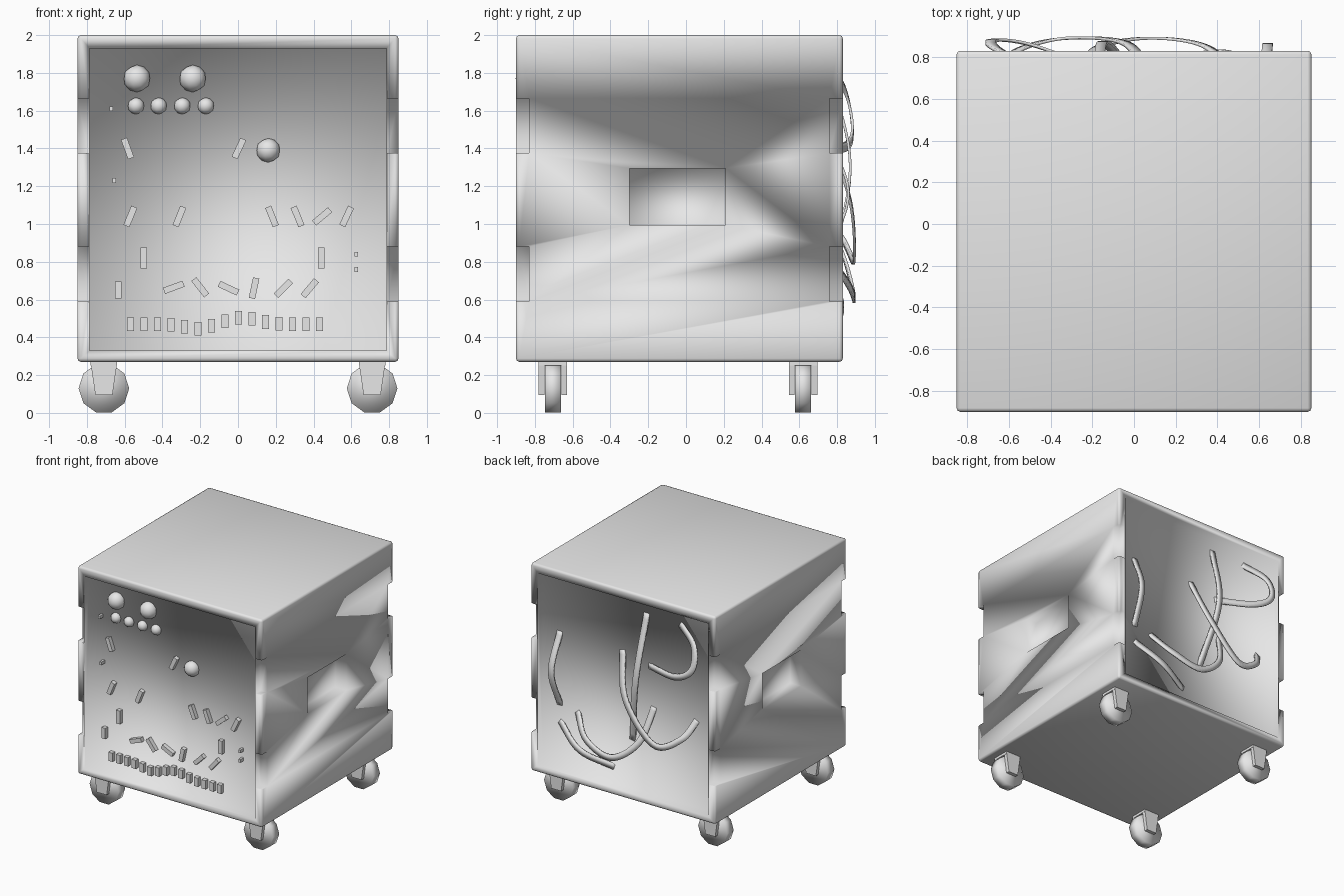
import bpy, bmesh, math
from mathutils import Vector, Matrix

if "Cube" in bpy.data.objects:
    bpy.data.objects.remove(bpy.data.objects["Cube"])

grey = bpy.data.materials.new("plain_grey")
grey.use_nodes = True
grey.diffuse_color = (0.8, 0.8, 0.8, 1)
grey.node_tree.nodes["Principled BSDF"].inputs["Base Color"].default_value = (0.8, 0.8, 0.8, 1)


def finish(name, bm, smooth=True):
    bmesh.ops.recalc_face_normals(bm, faces=bm.faces)
    for f in bm.faces:
        f.smooth = smooth
    mesh = bpy.data.meshes.new(name)
    bm.to_mesh(mesh)
    bm.free()
    mesh.materials.append(grey)
    ob = bpy.data.objects.new(name, mesh)
    bpy.context.collection.objects.link(ob)
    return ob


def add_box(bm, centre, size, turn=0):
    m = (Matrix.Translation(centre) @ Matrix.Rotation(math.radians(turn), 4, 'Y')
         @ Matrix.Diagonal((*size, 1)))
    return bmesh.ops.create_cube(bm, size=1, matrix=m)["verts"]


# Case: bevelled block
bm = bmesh.new()
add_box(bm, (0, -0.035, 1.135), (1.7, 1.73, 1.73))
bmesh.ops.bevel(bm, geom=bm.edges[:], offset=0.018, segments=2, profile=0.5, affect='EDGES')
case = finish("case", bm)

# Cutter: front and back pockets, side hand holds, latch notches on the upright edges
bm = bmesh.new()
for y in (-0.93, 0.86):
    add_box(bm, (0, y, 1.13), (1.57, 0.2, 1.6))
for s in (-1, 1):
    add_box(bm, (s * 0.85, -0.045, 1.145), (0.2, 0.51, 0.3))
    for y in (-0.93, 0.86):
        for z in (0.735, 1.52):
            add_box(bm, (s * 0.89, y, z), (0.2, 0.2, 0.29))
cutter = finish("case_cutter", bm)
cutter.hide_render = True
cutter.hide_viewport = True
cut = case.modifiers.new("cut", 'BOOLEAN')
cut.object = cutter
cut.solver = 'EXACT'

# Casters: ten-sided wheel in a tapered fork
for sx, side in ((-1, "right"), (1, "left")):
    for y, end in ((-0.705, "front"), (0.62, "back")):
        bm = bmesh.new()
        m = Matrix.Translation((sx * 0.71, y, 0.13)) @ Matrix.Rotation(math.pi / 2, 4, 'X')
        bmesh.ops.create_cone(bm, cap_ends=True, segments=10, radius1=0.134, radius2=0.134,
                              depth=0.085, matrix=m @ Matrix.Rotation(math.pi / 10, 4, 'Z'))
        finish(f"{end}_{side}_wheel", bm)
        bm = bmesh.new()
        add_box(bm, (sx * 0.71, y, 0.265), (0.14, 0.15, 0.03))
        for dy in (-0.06, 0.06):
            for v in add_box(bm, (sx * 0.71, y + dy, 0.18), (0.14, 0.03, 0.17)):
                if v.co.z < 0.15:
                    v.co.x += (sx * 0.71 - v.co.x) * 0.35
        finish(f"{end}_{side}_fork", bm, False)

# Round knobs on the front panel
knobs = [(-0.535, 1.77, 0.072), (-0.24, 1.77, 0.072), (0.16, 1.39, 0.064)]
knobs += [(x, 1.625, 0.044) for x in (-0.54, -0.42, -0.295, -0.17)]
for i, (x, z, r) in enumerate(knobs):
    bm = bmesh.new()
    bmesh.ops.create_icosphere(bm, subdivisions=2, radius=r,
                               matrix=Matrix.Translation((x, -0.83, z)))
    finish(f"knob_{i + 1}", bm)

# Tilted switches: x, z, turn in degrees
switches = [(-0.585, 1.4, -20), (0.005, 1.4, 25), (-0.57, 1.04, 22), (-0.31, 1.04, 22),
            (0.18, 1.04, -22), (0.315, 1.04, -22), (0.445, 1.04, 50), (0.575, 1.04, 25),
            (-0.5, 0.82, 0), (0.44, 0.82, 0), (-0.34, 0.665, 70), (-0.2, 0.665, -38),
            (-0.05, 0.66, -65), (0.085, 0.66, 12), (0.24, 0.66, 45), (0.38, 0.66, 40)]
bm = bmesh.new()
for x, z, turn in switches:
    add_box(bm, (x, -0.845, z), (0.034, 0.04, 0.11), turn)
add_box(bm, (-0.635, -0.845, 0.65), (0.034, 0.04, 0.09))
finish("switches", bm, False)

# Wavy row of keys
bm = bmesh.new()
for i in range(15):
    wave = 0.035 * math.exp(-((i - 8.3) / 1.6) ** 2) - 0.025 * math.exp(-((i - 5) / 1.3) ** 2)
    add_box(bm, (-0.57 + i * 0.0715, -0.845, 0.47 + wave), (0.037, 0.04, 0.072))
finish("keys", bm, False)

# Small pins
bm = bmesh.new()
for x, z in ((-0.67, 1.61), (-0.655, 1.23), (0.625, 0.84), (0.625, 0.76)):
    add_box(bm, (x, -0.845, z), (0.018, 0.06, 0.026))
finish("pins", bm, False)


def spline(points, steps=8):
    """Smooth path through the points."""
    p = [Vector(q) for q in points]
    p = [2 * p[0] - p[1]] + p + [2 * p[-1] - p[-2]]
    path = []
    for a, b, c, d in zip(p, p[1:], p[2:], p[3:]):
        for k in range(steps):
            t = k / steps
            path.append(0.5 * (2 * b + (c - a) * t + (2 * a - 5 * b + 4 * c - d) * t ** 2
                               + (3 * b - a - 3 * c + d) * t ** 3))
    return path + [p[-2]]


# Flat cables looping out of the back panel
cables = [
    [(0.63, 0.75, 1.47), (0.64, 0.86, 1.16), (0.63, 0.75, 0.84)],
    [(0.64, 0.75, 0.72), (0.4, 0.83, 0.56), (0.12, 0.75, 0.46)],
    [(0.474, 0.75, 0.84), (0.32, 0.86, 0.68), (0.065, 0.89, 0.61), (-0.16, 0.85, 0.78),
     (-0.24, 0.75, 1.07)],
    [(0.058, 0.75, 1.47), (-0.05, 0.87, 1.12), (-0.32, 0.89, 0.82), (-0.54, 0.84, 0.9),
     (-0.635, 0.75, 1.06)],
    [(-0.17, 0.75, 1.84), (-0.145, 0.87, 1.3), (-0.035, 0.75, 0.72)],
    [(-0.47, 0.75, 1.82), (-0.66, 0.84, 1.71), (-0.67, 0.88, 1.53), (-0.5, 0.86, 1.42),
     (-0.18, 0.75, 1.39)],
]
for i, points in enumerate(cables):
    path = spline(points)
    bm = bmesh.new()
    rings = []
    for k, p in enumerate(path):
        along = path[min(k + 1, len(path) - 1)] - path[max(k - 1, 0)]
        wide = along.cross(Vector((0, 1, 0))).normalized() * 0.025
        thick = wide.cross(along).normalized() * 0.007
        rings.append([bm.verts.new(p + a * wide + b * thick)
                      for a, b in ((-1, -1), (1, -1), (1, 1), (-1, 1))])
    for r, s in zip(rings, rings[1:]):
        for j in range(4):
            bm.faces.new((r[j], r[j - 1], s[j - 1], s[j]))
    bm.faces.new(rings[0])
    bm.faces.new(rings[-1])
    finish(f"cable_{i + 1}", bm)
